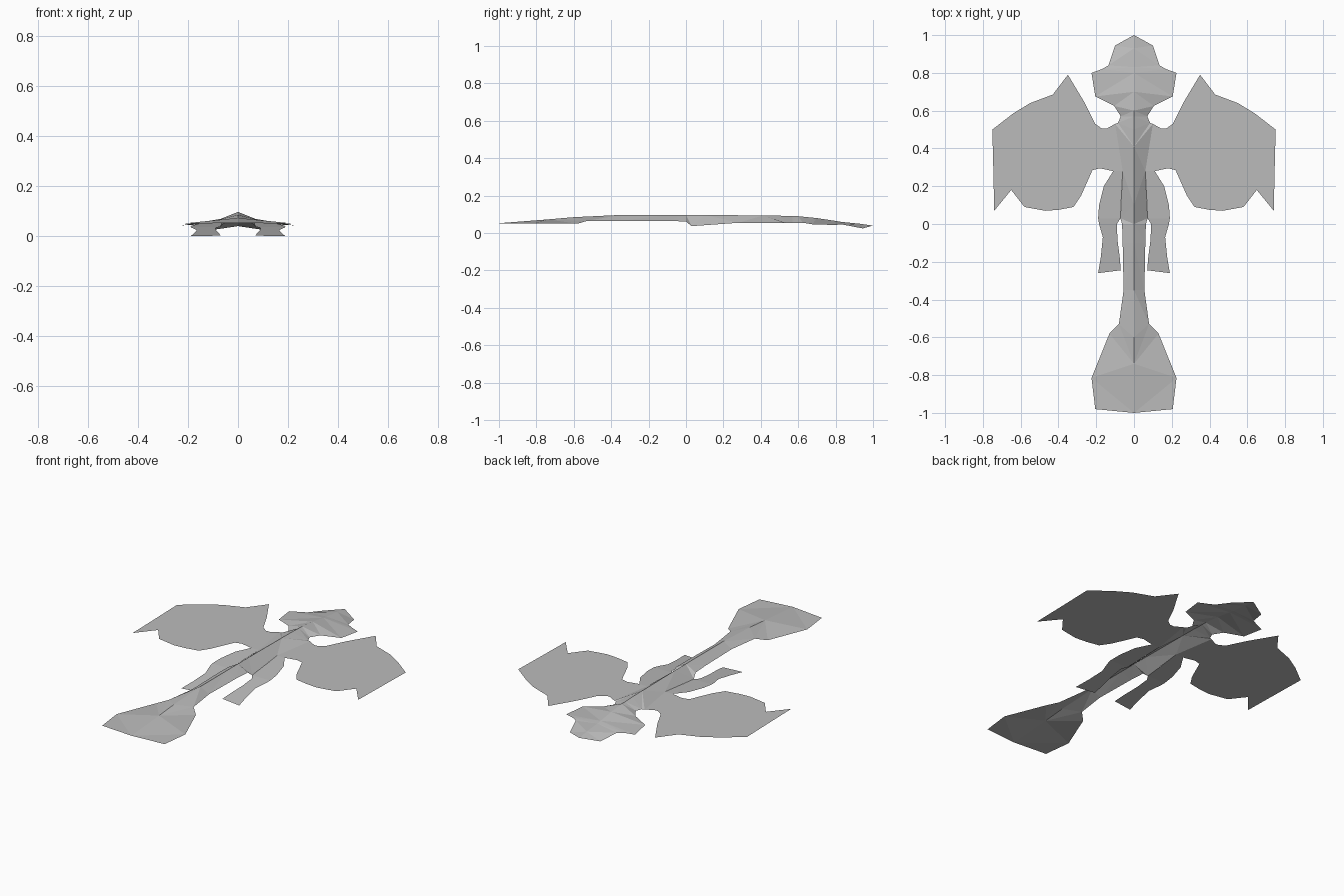
import bpy
import bmesh

default_cube = bpy.data.objects.get("Cube")
if default_cube:
    bpy.data.objects.remove(default_cube, do_unlink=True)

# Single plain grey for the whole sheet
grey = bpy.data.materials.new("plain grey")
grey.use_nodes = True
colour = (.5, .5, .5, 1)
grey.diffuse_color = colour
grey.node_tree.nodes["Principled BSDF"].inputs["Base Color"].default_value = colour


def build_sheet(name, polygons, sides):
    """Make a thin sheet from 3D polygons, repeated for each side sign."""
    mesh_builder = bmesh.new()
    for side in sides:
        for polygon in polygons:
            corners = []
            for x, y, z in polygon:
                if (x, y, z) not in corners:
                    corners.append((x, y, z))
            if len(corners) > 2:
                mesh_builder.faces.new(
                    [mesh_builder.verts.new((side * x, y, z)) for x, y, z in corners])
    bmesh.ops.remove_doubles(mesh_builder, verts=mesh_builder.verts, dist=.0001)
    bmesh.ops.triangulate(mesh_builder, faces=mesh_builder.faces)
    mesh_builder.normal_update()
    for face in mesh_builder.faces:
        if face.normal.z < 0:
            face.normal_flip()
    mesh = bpy.data.meshes.new(name)
    mesh_builder.to_mesh(mesh)
    mesh_builder.free()
    mesh.materials.append(grey)
    sheet = bpy.data.objects.new(name, mesh)
    bpy.context.collection.objects.link(sheet)
    return sheet


def strip(inner, outer):
    """Polygons that join two matching rows of points."""
    return [(inner[i], outer[i], outer[i + 1], inner[i + 1])
            for i in range(len(inner) - 1)]


# Body: ridge (y, z) and rim (x, y, z) from the head to the tail fan
body_stations = [
    # head
    ((1, .04), (0, 1, .04)),
    ((.93, .05), (.1, .945, .025)),
    ((.93, .05), (.135, .84, .045)),
    ((.83, .06), (.17, .82, .046)),
    ((.8, .065), (.225, .8, .043)),
    ((.7, .08), (.205, .675, .047)),
    ((.6, .09), (.105, .625, .055)),
    # neck and trunk
    ((.57, .09), (.07, .57, .055)),
    ((.5, .093), (.085, .535, .055)),
    ((.41, .094), (.1, .53, .055)),
    ((.41, .094), (.06, .28, .055)),
    ((.1, .097), (.072, .03, .037)),
    ((0, .097), (.063, 0, .062)),
    ((-.1, .097), (.06, -.1, .065)),
    ((-.35, .097), (.055, -.35, .065)),
    # tail fan
    ((-.6, .085), (.08, -.53, .065)),
    ((-.74, .073), (.08, -.53, .065)),
    ((-.74, .073), (.13, -.58, .05)),
    ((-.74, .073), (.225, -.815, .05)),
    ((-1, .053), (.205, -.98, .05)),
]
ridge = [(0, y, z) for (y, z), rim in body_stations]
rim = [point for top, point in body_stations]
build_sheet("body", strip(ridge, rim), (1, -1))

# Wings: flat outline from the front root round to the rear root
wing_outline = [
    (.1, .53), (.145, .505), (.17, .505), (.205, .53), (.26, .64), (.35, .79),
    (.43, .685), (.55, .64), (.64, .585), (.75, .5), (.745, .3), (.74, .07),
    (.65, .18), (.58, .09), (.47, .07), (.4, .075), (.32, .09), (.28, .15),
    (.22, .285), (.18, .295), (.11, .28), (.06, .28),
]
wing = [[(x, y, .055) for x, y in wing_outline]]


# Legs: strips that slope down to the ground behind the wings
def leg_height(y):
    if y > .03:
        return .055 - (.28 - y) * .072
    return max(0, .037 * (y + .26) / .29)


leg_inner = [(.06, .28), (.064, .2), (.068, .12), (.072, .03), (.09, 0),
             (.088, -.08), (.075, -.18), (.07, -.245)]
leg_outer = [(.11, .28), (.16, .2), (.185, .1), (.19, .03), (.185, 0),
             (.165, -.07), (.175, -.17), (.19, -.26)]
leg = strip([(x, y, leg_height(y)) for x, y in leg_inner],
            [(x, y, leg_height(y)) for x, y in leg_outer])

for label, side in (("left", 1), ("right", -1)):
    build_sheet("wing_" + label, wing, (side,))
    build_sheet("leg_" + label, leg, (side,))
